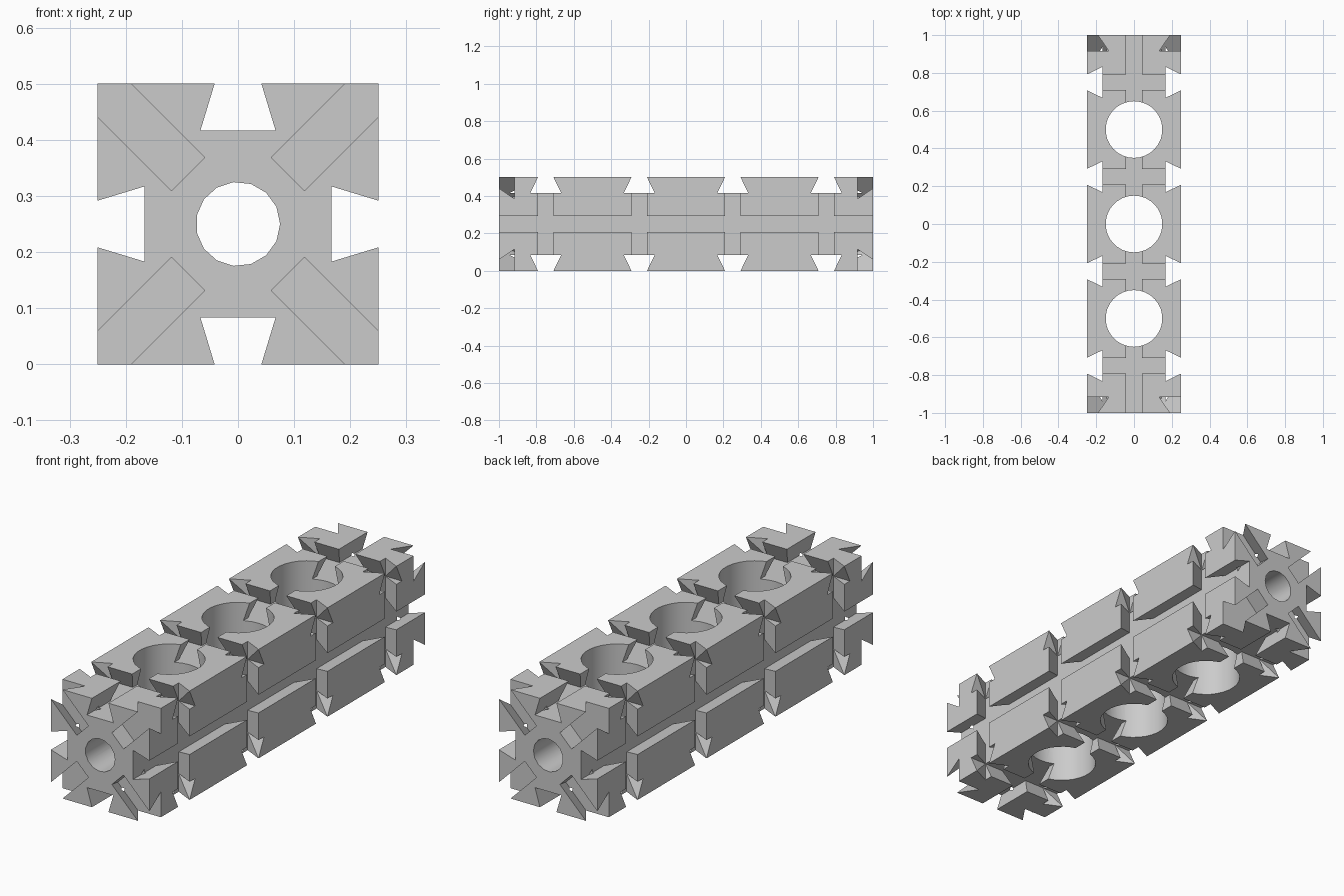
import bpy, bmesh
from math import cos, sin, tau
from mathutils import Vector

if "Cube" in bpy.data.objects:
    bpy.data.objects.remove(bpy.data.objects["Cube"], do_unlink=True)

X, Y, Z = Vector((1, 0, 0)), Vector((0, 1, 0)), Vector((0, 0, 1))
HALF = 0.25                  # half thickness of the beam
MID = Z * HALF               # centre of the beam
DEPTH = 1 / 12               # groove depth
LIP = 1 / 24                 # half width of a groove opening

grey = bpy.data.materials.new("plain grey")
grey.use_nodes = True
grey.diffuse_color = (0.6, 0.6, 0.6, 1)
grey.node_tree.nodes["Principled BSDF"].inputs["Base Color"].default_value = (0.6, 0.6, 0.6, 1)


def prism(name, profile, origin, along, out, start, end):
    """Extrude a profile of (across, out) points along a direction."""
    across = along.cross(out)
    bm = bmesh.new()
    verts = [bm.verts.new(origin + across * u + out * w + along * start) for u, w in profile]
    cap = bm.faces.new(verts)
    ext = bmesh.ops.extrude_face_region(bm, geom=[cap])["geom"]
    moved = [g for g in ext if isinstance(g, bmesh.types.BMVert)]
    bmesh.ops.translate(bm, verts=moved, vec=along * (end - start))
    bmesh.ops.recalc_face_normals(bm, faces=bm.faces)
    mesh = bpy.data.meshes.new(name)
    bm.to_mesh(mesh)
    bm.free()
    mesh.materials.append(grey)
    obj = bpy.data.objects.new(name, mesh)
    bpy.context.collection.objects.link(obj)
    return obj


def dovetail(base):
    """Groove profile that widens from the lip down to its floor."""
    return [(-base, -DEPTH), (base, -DEPTH), (LIP, 0), (LIP, 0.05), (-LIP, 0.05), (-LIP, 0)]


def circle(radius, sides):
    return [(radius * cos(tau * i / sides), radius * sin(tau * i / sides)) for i in range(sides)]


# Beam
square = [(-HALF, -HALF), (HALF, -HALF), (HALF, HALF), (-HALF, HALF)]
beam = prism("connector_beam", square, MID, Y, Z, -1, 1)
cutters = []

# Lengthwise and crosswise grooves on the four long sides
for out in (X, -X, Z, -Z):
    face = MID + out * HALF
    cutters.append(prism("long_groove", dovetail(0.067), face, Y, out, -1.1, 1.1))
    for y in (-0.75, -0.25, 0.25, 0.75):
        cutters.append(prism("cross_groove", dovetail(0.082), face + Y * y,
                             out.cross(Y), out, -0.4, 0.4))

# Diagonal corner slots on both ends
for out in (Y, -Y):
    for sx in (-1, 1):
        for sz in (-1, 1):
            diagonal = (X * sx + Z * sz).normalized()
            cutters.append(prism("corner_slot", dovetail(0.082), MID + out,
                                 diagonal, out, 0.126, 0.5))

# Large vertical holes and the lengthwise bore
for y in (-0.5, 0, 0.5):
    cutters.append(prism("vertical_hole", circle(0.15, 30), MID + Y * y, Z, X, -0.4, 0.4))
cutters.append(prism("long_bore", circle(0.075, 15), MID, Y, Z, -1.1, 1.1))

# Cut everything from the beam, then bake the result
for cutter in cutters:
    cutter.hide_render = True
    mod = beam.modifiers.new(cutter.name, "BOOLEAN")
    mod.operation = "DIFFERENCE"
    mod.solver = "EXACT"
    mod.object = cutter
depsgraph = bpy.context.evaluated_depsgraph_get()
baked = bpy.data.meshes.new_from_object(beam.evaluated_get(depsgraph))
beam.modifiers.clear()
beam.data = baked
baked.materials.clear()
baked.materials.append(grey)
for face in baked.polygons:
    face.material_index = 0
for cutter in cutters:
    bpy.data.objects.remove(cutter, do_unlink=True)

# Smooth the hole walls, keep the grooves sharp
bpy.ops.object.select_all(action="DESELECT")
beam.select_set(True)
bpy.context.view_layer.objects.active = beam
bpy.ops.object.shade_smooth_by_angle(angle=tau / 14)
